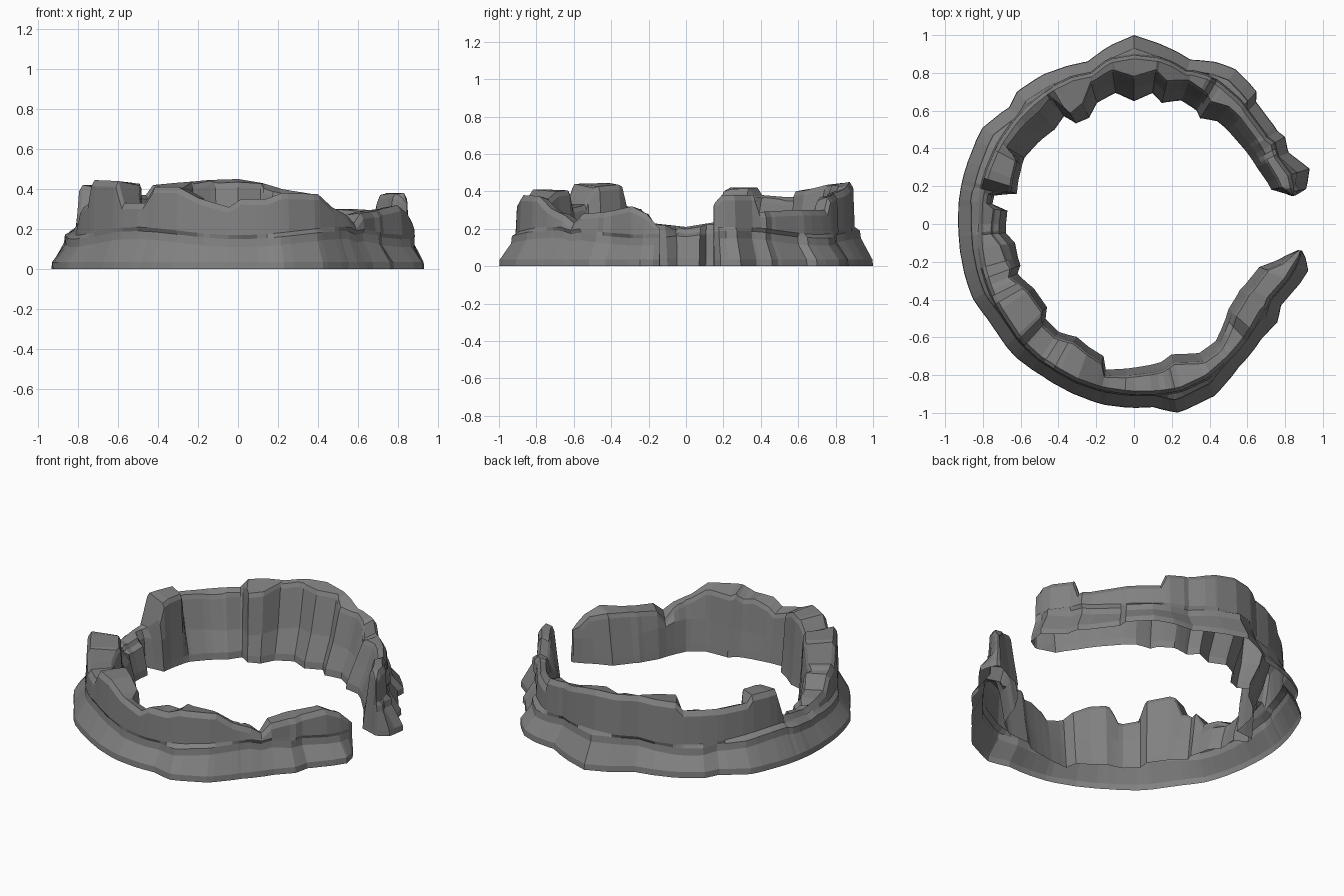
import bpy, bmesh, random
from math import sin, cos, radians

random.seed(4)

# Outline of the rock ring as (angle in degrees, radius); the gap faces +x
OUTER = [(10, .868), (11.5, .93), (17.5, .975), (25, .90), (30, .923), (33, .905), (45.4, .915),
         (47.2, .955), (56.6, .98), (63.4, .96), (71, .92), (81, .96), (90, 1.0), (97, .957),
         (106, .895), (121, .925), (131.5, .935), (137, .905), (147.5, .95), (159.5, .94),
         (174, .935), (183, .93), (205, .94), (212.6, .925), (229, .943), (239, .94), (261, .97),
         (276, .975), (283, 1.025), (295, 1.005), (306, .94), (318.6, .907), (325.6, .92),
         (331, .89), (345, .955), (349, .925), (351, .9)]
INNER = [(10, .85), (14, .75), (24.8, .716), (34.6, .705), (51, .70), (58, .66), (61, .685),
         (69, .70), (77, .657), (82, .70), (90, .65), (98, .70), (107, .67), (113, .61),
         (120, .615), (123, .68), (130, .653), (149, .677), (165.5, .64), (168.5, .755),
         (172, .757), (174, .674), (184, .68), (189, .638), (200, .64), (203, .67),
         (212.7, .63), (223.7, .637), (227, .686), (235, .696), (243, .67), (257, .718),
         (259, .784), (270, .76), (281, .745), (286, .718), (297, .765), (305, .755),
         (308, .734), (318, .673), (328, .66), (341, .70), (349, .835), (351, .88)]
# Height of the broken crest
CREST = [(10, .33), (13, .38), (26, .38), (28, .29), (45, .30), (60, .30), (62, .37), (75, .40),
         (82, .43), (90, .45), (100, .445), (113, .43), (121, .42), (124, .37), (140, .37),
         (150, .38), (152, .42), (163, .42), (167, .24), (180, .21), (196, .235), (200, .31),
         (207, .33), (210, .445), (225, .44), (228, .33), (237, .33), (241, .41), (250, .41),
         (257, .355), (267, .31), (271, .35), (279, .35), (284, .38), (297, .375), (303, .31),
         (310, .27), (314, .23), (318, .28), (328, .29), (340, .32), (346, .28), (351, .2)]
# Outer radius of the crest, smoother than the base
RIM = [(10, .86), (20, .87), (45, .85), (60, .87), (90, .89), (120, .84), (150, .83), (180, .82),
       (215, .845), (240, .88), (265, .895), (290, .915), (305, .87), (325, .82), (340, .86),
       (351, .9)]
# How far the inner face leans back at the crest
LEAN = [(10, .04), (40, .08), (90, .12), (112, .10), (114, .05), (120, .05), (123, .12),
        (149, .10), (151, .03), (165, .03), (168, .06), (190, .07), (208, .03), (250, .03),
        (300, .05), (351, .04)]


def sample(table, a):
    for (a0, v0), (a1, v1) in zip(table, table[1:]):
        if a <= a1:
            return v0 + (v1 - v0) * max(0, a - a0) / (a1 - a0)
    return table[-1][1]


# Stations wherever any table changes, dropping near duplicates
stations = [10]
for a in sorted(p[0] for t in (OUTER, INNER, CREST) for p in t):
    if a - stations[-1] > 0.9:
        stations.append(a)


def section(a):
    """Open-bottomed cross-section (radius, height): foot, ledge, crest, inner face."""
    ro, ri, h = sample(OUTER, a), sample(INNER, a), sample(CREST, a)
    k = min(1, (ro - ri) / .2)               # fade the detail out at thin ends
    ledge = min(.17 + .02 * sin(radians(a * 5)), h * .75)
    to = min(sample(RIM, a), ro - .07 * k)
    ti = min(ri + sample(LEAN, a) * k, to - .05 * k)
    to = max(to, ti + .002)
    drop = random.uniform(0, .025) * k
    return [(ro, 0), (ro - .003 * k, .035),
            (max(ro - .065 * k, to), ledge - .04), (max(ro - .07 * k, to), ledge),
            (to + .012 * k, ledge + .02), (to + .004 * k, h - .03), (to - .015 * k, h),
            (ti + .012 * k, h - drop), (ti, h - drop - .025),
            (ri + (ti - ri) * .55, ledge), (ri + .005 * k, .04), (ri, 0)]


# Loft the sections into one hollow rock wall with capped ends
bm = bmesh.new()
rings = []
for a in stations:
    c, s = cos(radians(a)), sin(radians(a))
    rings.append([bm.verts.new((r * c, r * s, z)) for r, z in section(a)])
for p, q in zip(rings, rings[1:]):
    for i in range(len(p) - 1):
        bm.faces.new((p[i], q[i], q[i + 1], p[i + 1]))
bm.faces.new(rings[0])
bm.faces.new(rings[-1][::-1])

mesh = bpy.data.meshes.new("rock_ring_wall")
bm.to_mesh(mesh)
bm.free()
wall = bpy.data.objects.new("rock_ring_wall", mesh)
bpy.context.collection.objects.link(wall)

# Dark grey stone
stone = bpy.data.materials.new("dark_stone")
stone.diffuse_color = (.22, .22, .22, 1)
mesh.materials.append(stone)
